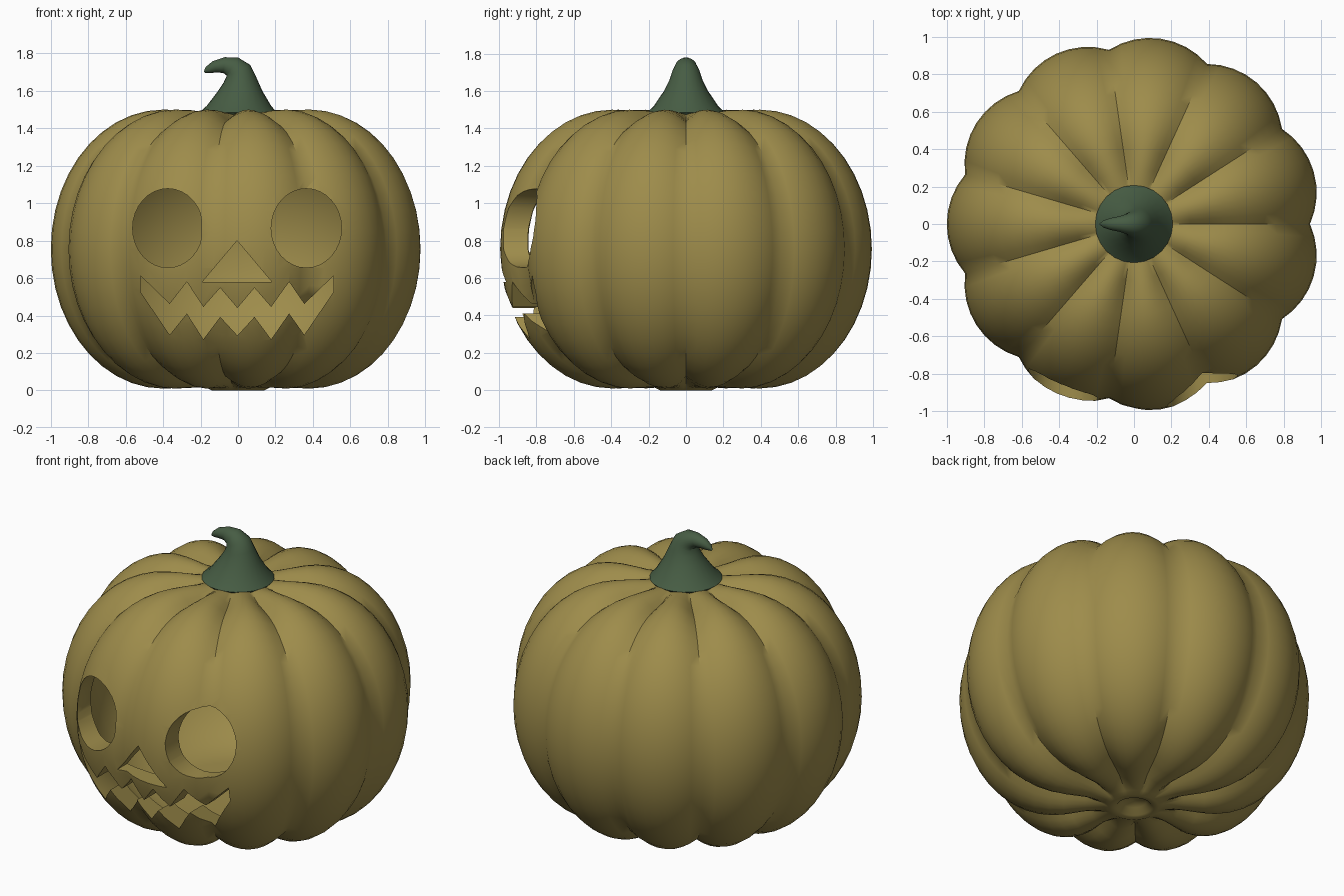
import bpy
import bmesh
from math import sin, cos, pi, radians

if "Cube" in bpy.data.objects:
    bpy.data.objects.remove(bpy.data.objects["Cube"], do_unlink=True)

LOBES = 11
MID = 0.755


def material(name, rgb):
    mat = bpy.data.materials.new(name)
    mat.use_nodes = True
    mat.diffuse_color = (*rgb, 1)
    node = mat.node_tree.nodes["Principled BSDF"]
    node.inputs["Base Color"].default_value = (*rgb, 1)
    node.inputs["Roughness"].default_value = 0.8
    return mat


def make_object(name, bm, mat):
    bmesh.ops.remove_doubles(bm, verts=bm.verts, dist=1e-5)
    bmesh.ops.recalc_face_normals(bm, faces=bm.faces)
    mesh = bpy.data.meshes.new(name)
    bm.to_mesh(mesh)
    bm.free()
    mesh.materials.append(mat)
    obj = bpy.data.objects.new(name, mesh)
    bpy.context.collection.objects.link(obj)
    return obj


def loft(name, rings, mat):
    """Skin closed rings of points, filling both ends."""
    bm = bmesh.new()
    loops = [[bm.verts.new(p) for p in ring] for ring in rings]
    n = len(loops[0])
    for a, b in zip(loops, loops[1:]):
        for i in range(n):
            j = (i + 1) % n
            bm.faces.new((a[i], a[j], b[j], b[i]))
    bm.faces.new(loops[0][::-1])
    bm.faces.new(loops[-1])
    return make_object(name, bm, mat)


def arc(inset, steps):
    """Side profile: radius, height and outward direction."""
    points = []
    for k in range(steps + 1):
        a = -pi / 2 + pi * k / steps
        points.append((0.4 + (0.6 - inset) * cos(a),
                       MID + (0.745 - inset) * sin(a), cos(a), sin(a)))
    return points


def revolve(name, profile, depth, segments, mat):
    """Turn a profile, pressing creases between the lobes."""
    rings = []
    for r, z, nr, nz in profile:
        fade = min(1, max(0, (r - 0.17) / 0.15))
        ring = []
        for i in range(segments):
            t = i / segments
            u = 2 * ((t * LOBES) % 1) - 1
            press = depth * fade * u * u
            rr = r - press * nr
            a = 2 * pi * t
            ring.append((rr * cos(a), rr * sin(a), z - press * nz))
        rings.append(ring)
    return loft(name, rings, mat)


def prism(name, outline, mat):
    """Front opening cutter, running from outside into the hollow."""
    return loft(name, [[(x, y, z) for x, z in outline] for y in (-1.2, -0.4)], mat)


def select(obj):
    bpy.ops.object.select_all(action="DESELECT")
    obj.select_set(True)
    bpy.context.view_layer.objects.active = obj


skin = material("olive skin", (0.34, 0.262, 0.07))
green = material("stem green", (0.062, 0.108, 0.057))

# Ribbed shell, with a small ringed hollow underneath
bottom = [(0.001, 0.05), (0.07, 0.04), (0.1, 0.005), (0.14, 0), (0.17, 0.015), (0.28, 0.015)]
top = [(0.3, 1.497), (0.2, 1.485), (0.1, 1.47), (0.001, 1.46)]
profile = ([(r, z, 0, -1) for r, z in bottom] + arc(0, 22)
           + [(r, z, 0, 1) for r, z in top])
body = revolve("pumpkin_body", profile, 0.06, LOBES * 8, skin)

# Hollow inside
cutters = [revolve("cavity_cutter", arc(0.13, 18), 0, 48, skin)]

# Round eyes, the right one trimmed on its inner side
for side, cx, limit in (("right", -0.375, -0.195), ("left", 0.365, 1)):
    eye = [(min(limit, cx + 0.188 * cos(a)), 0.867 + 0.211 * sin(a))
           for a in (2 * pi * i / 32 for i in range(32))]
    cutters.append(prism(side + "_eye_cutter", eye, skin))

# Triangular nose
cutters.append(prism("nose_cutter", [(-0.19, 0.58), (0.18, 0.58), (-0.005, 0.8)], skin))

# Zigzag mouth, upper edge then lower edge
xs = [-0.52, -0.365, -0.273, -0.185, -0.095, -0.003, 0.088, 0.177, 0.273, 0.354, 0.51]
upper = [0.612, 0.462, 0.58, 0.446, 0.548, 0.44]
lower = [0.525, 0.297, 0.411, 0.273, 0.393, 0.293]
mouth = list(zip(xs, upper + upper[-2::-1]))
mouth += list(zip(xs, lower + lower[-2::-1]))[::-1]
cutters.append(prism("mouth_cutter", mouth, skin))

for cutter in cutters:
    cutter.hide_render = True
    mod = body.modifiers.new(cutter.name, "BOOLEAN")
    mod.operation = "DIFFERENCE"
    mod.solver = "EXACT"
    mod.object = cutter
select(body)
for mod in list(body.modifiers):
    bpy.ops.object.modifier_apply(modifier=mod.name)
for cutter in cutters:
    bpy.data.objects.remove(cutter, do_unlink=True)
bpy.ops.object.shade_smooth_by_angle(angle=radians(50))

# Flared stem curling to the right: x, z, radius, tilt
path = [(0, 1.44, 0.17, 0), (0, 1.485, 0.207, 0), (0.005, 1.52, 0.172, 0),
        (0.012, 1.6, 0.118, 0), (0.01, 1.66, 0.088, 10), (0, 1.705, 0.073, 28),
        (-0.03, 1.73, 0.057, 58), (-0.075, 1.738, 0.042, 85),
        (-0.125, 1.728, 0.032, 110), (-0.16, 1.712, 0.02, 125), (-0.18, 1.7, 0.005, 130)]
rings = []
for x, z, r, tilt in path:
    c, s = cos(radians(tilt)), sin(radians(tilt))
    rings.append([(x + r * cos(a) * c, r * sin(a), z + r * cos(a) * s)
                  for a in (2 * pi * i / 24 for i in range(24))])
stem = loft("stem", rings, green)
select(stem)
bpy.ops.object.shade_smooth_by_angle(angle=radians(60))
